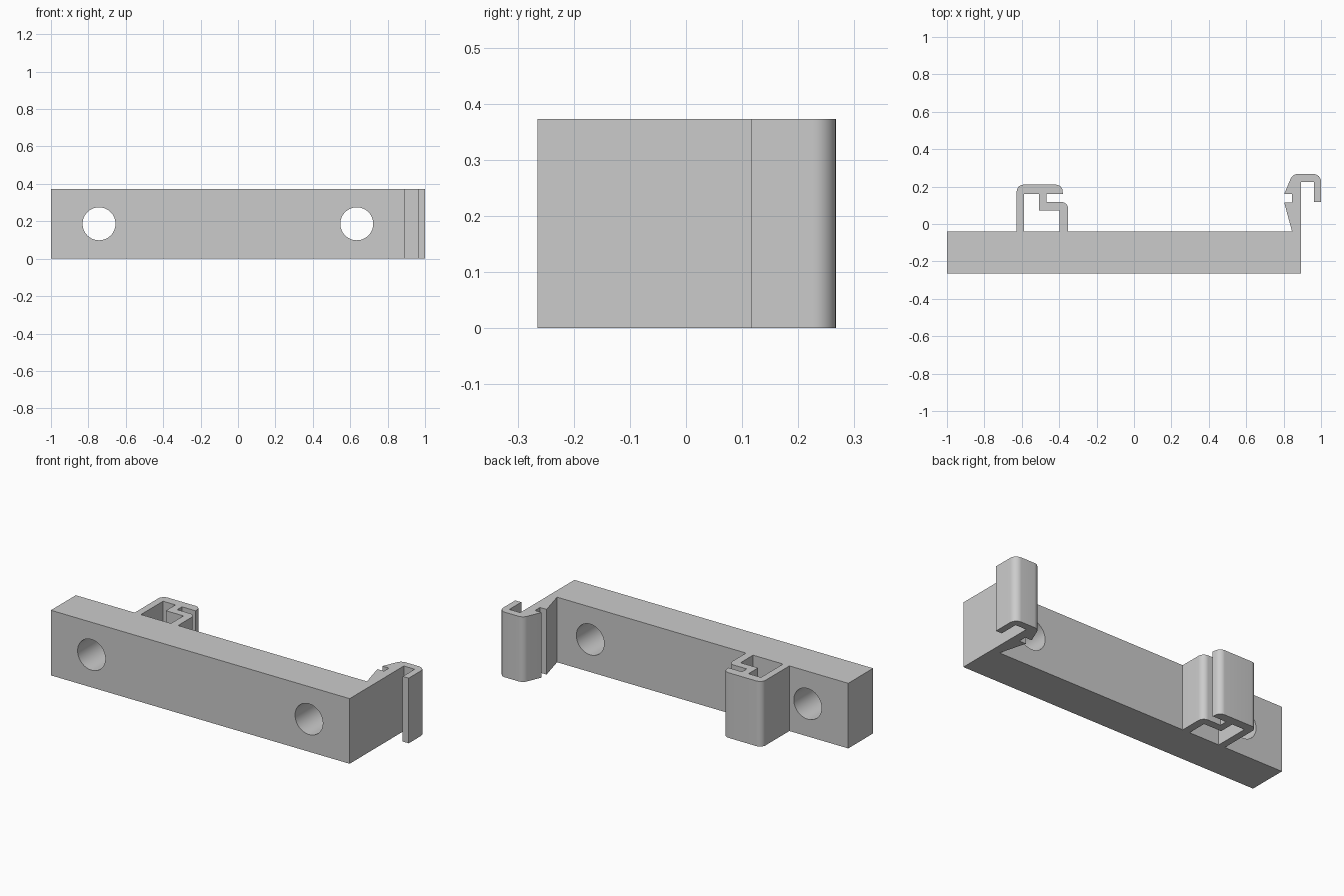
import bpy
import bmesh
from math import pi, tan
from mathutils import Vector

HEIGHT = 0.373
BACK = -0.04      # rear face of the mounting bar
FRONT = -0.265

cube = bpy.data.objects.get("Cube")
if cube:
    bpy.data.objects.remove(cube, do_unlink=True)

grey = bpy.data.materials.new("plain_grey")
grey.use_nodes = True
color = (0.6, 0.6, 0.6, 1)
grey.diffuse_color = color
grey.node_tree.nodes["Principled BSDF"].inputs["Base Color"].default_value = color


def rounded(profile, steps=8):
    """Turn (x, y, optional radius) corners into an outline with fillets."""
    outline = []
    count = len(profile)
    for i, corner in enumerate(profile):
        p = Vector(corner[:2])
        if len(corner) == 2:
            outline.append(p)
            continue
        r = corner[2]
        a = (Vector(profile[i - 1][:2]) - p).normalized()
        b = (Vector(profile[(i + 1) % count][:2]) - p).normalized()
        half = a.angle(b) / 2
        start, end = p + a * r / tan(half), p + b * r / tan(half)
        center = p + (a + b).normalized() * (r ** 2 + (r / tan(half)) ** 2) ** 0.5
        for s in range(steps + 1):
            ray = (start - center).lerp(end - center, s / steps)
            outline.append(center + ray.normalized() * r)
    return outline


def extrude_profile(name, profile):
    """Extrude a plan outline from the ground to the full height."""
    bm = bmesh.new()
    face = bm.faces.new([bm.verts.new((p.x, p.y, 0)) for p in rounded(profile)])
    top = bmesh.ops.extrude_face_region(bm, geom=[face])["geom"]
    bmesh.ops.translate(bm, vec=(0, 0, HEIGHT),
                        verts=[v for v in top if isinstance(v, bmesh.types.BMVert)])
    bmesh.ops.recalc_face_normals(bm, faces=bm.faces)
    mesh = bpy.data.meshes.new(name)
    bm.to_mesh(mesh)
    bm.free()
    mesh.materials.append(grey)
    obj = bpy.data.objects.new(name, mesh)
    bpy.context.collection.objects.link(obj)
    return obj


def activate(obj):
    bpy.ops.object.select_all(action='DESELECT')
    obj.select_set(True)
    bpy.context.view_layer.objects.active = obj


# Mounting bar
bar = extrude_profile("mounting_bar", [
    (-1, FRONT), (0.893, FRONT), (0.893, BACK), (-1, BACK)])

# Screw holes through the bar
for x in (-0.743, 0.635):
    bpy.ops.mesh.primitive_cylinder_add(
        vertices=64, radius=0.088, depth=1,
        location=(x, (FRONT + BACK) / 2, HEIGHT / 2), rotation=(pi / 2, 0, 0))
    cutter = bpy.context.object
    cutter.name = "hole_cutter"
    cutter.hide_render = True
    cutter.data.materials.append(grey)
    activate(bar)
    cut = bar.modifiers.new("screw_hole", 'BOOLEAN')
    cut.operation = 'DIFFERENCE'
    cut.solver = 'EXACT'
    cut.object = cutter
    bpy.ops.object.modifier_apply(modifier=cut.name)
    bpy.data.objects.remove(cutter, do_unlink=True)

# Closed latch with a slot facing the other clip
latch = extrude_profile("slotted_latch", [
    (-0.627, BACK), (-0.627, 0.21, 0.035), (-0.385, 0.21, 0.035), (-0.38, 0.16),
    (-0.467, 0.16), (-0.467, 0.117), (-0.352, 0.117, 0.035), (-0.352, BACK),
    (-0.397, BACK), (-0.397, 0.073), (-0.508, 0.073), (-0.508, 0.16),
    (-0.587, 0.16), (-0.587, BACK)])

# Notched clip with a hooked lip at the end of the bar
clip = extrude_profile("hooked_clip", [
    (0.845, BACK), (0.803, 0.115), (0.845, 0.115), (0.845, 0.16), (0.803, 0.16),
    (0.848, 0.267, 0.04), (1, 0.267, 0.04), (1, 0.117), (0.962, 0.117),
    (0.962, 0.225), (0.893, 0.225), (0.893, BACK)])

for part in (bar, latch, clip):
    activate(part)
    bpy.ops.object.shade_smooth_by_angle(angle=pi / 6)
